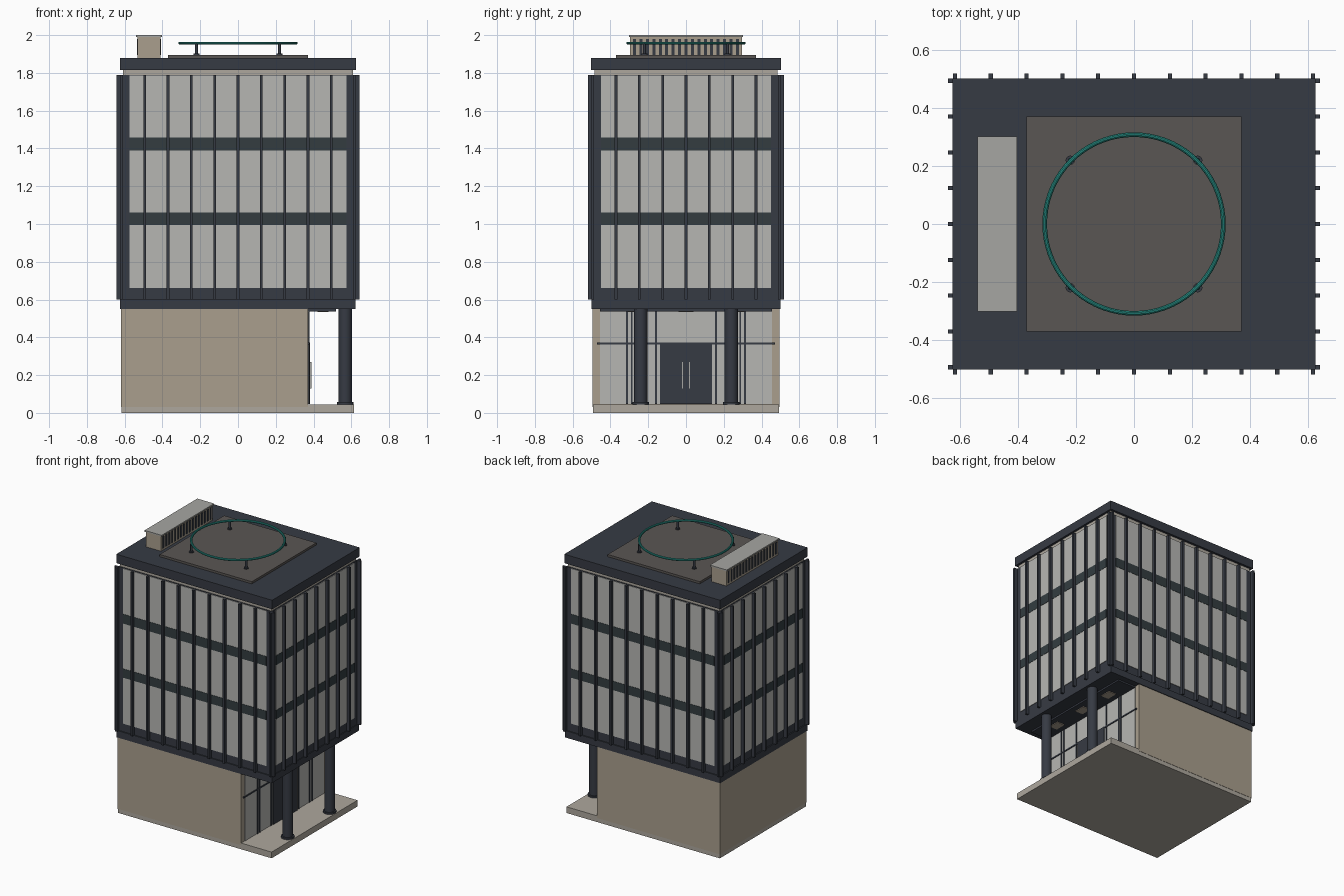
import bpy, bmesh, math
from mathutils import Matrix, Vector

if "Cube" in bpy.data.objects:
    bpy.data.objects.remove(bpy.data.objects["Cube"])


def material(name, rgb):
    m = bpy.data.materials.new(name)
    m.diffuse_color = (*rgb, 1)
    m.use_nodes = True
    m.node_tree.nodes["Principled BSDF"].inputs["Base Color"].default_value = m.diffuse_color
    return m


DARK = material("dark metal", (0.037, 0.043, 0.057))
SPANDREL = material("dark spandrel glass", (0.033, 0.046, 0.051))
GLASS = material("pale glass", (0.47, 0.47, 0.45))
TAN = material("tan stone", (0.40, 0.345, 0.27))
PAVE = material("pale paving", (0.42, 0.39, 0.34))
DECK = material("brown roof deck", (0.102, 0.093, 0.087))
GREY = material("grey metal", (0.38, 0.38, 0.36))
TEAL = material("teal ring", (0.021, 0.28, 0.24))


def boxes(name, mat, spans):
    """One object from boxes given as (x0, x1, y0, y1, z0, z1)."""
    bm = bmesh.new()
    for x0, x1, y0, y1, z0, z1 in spans:
        centre = Vector(((x0 + x1) / 2, (y0 + y1) / 2, (z0 + z1) / 2))
        size = Matrix.Diagonal((x1 - x0, y1 - y0, z1 - z0, 1))
        bmesh.ops.create_cube(bm, size=1, matrix=Matrix.Translation(centre) @ size)
    return finish(name, mat, bm)


def finish(name, mat, bm):
    mesh = bpy.data.meshes.new(name)
    bm.to_mesh(mesh)
    bm.free()
    mesh.materials.append(mat)
    ob = bpy.data.objects.new(name, mesh)
    bpy.context.collection.objects.link(ob)
    return ob


def smooth(ob):
    bpy.ops.object.select_all(action='DESELECT')
    ob.select_set(True)
    bpy.context.view_layer.objects.active = ob
    bpy.ops.object.shade_smooth_by_angle(angle=math.radians(35))


def cylinders(name, mat, spans, sides=24):
    """One object from upright cylinders given as (x, y, radius, z0, z1)."""
    bm = bmesh.new()
    for x, y, r, z0, z1 in spans:
        bmesh.ops.create_cone(bm, cap_ends=True, segments=sides, radius1=r, radius2=r,
                              depth=z1 - z0, matrix=Matrix.Translation((x, y, (z0 + z1) / 2)))
    smooth(finish(name, mat, bm))


def facade_bands(bands, half_x, half_y, plate):
    """Plates on all four tower faces for every height band."""
    out = []
    for z0, z1 in bands:
        for s in (-1, 1):
            ya, yb = sorted((s * (CY - 0.001), s * (CY + plate)))
            xa, xb = sorted((s * (CX - 0.001), s * (CX + plate)))
            out.append((-half_x, half_x, ya, yb, z0, z1))
            out.append((xa, xb, -half_y, half_y, z0, z1))
    return out


# Ground floor: slab, stone volume, entrance glazing
boxes("ground_slab", PAVE, [(-0.617, 0.615, -0.493, 0.493, 0, 0.045)])
boxes("stone_base", TAN, [(-0.62, 0.37, -0.495, 0.495, 0.03, 0.55)])
boxes("lobby_glass", GLASS, [(0.369, 0.374, -0.455, 0.455, 0.046, 0.54)])
boxes("lobby_mullions", DARK,
      [(0.37, 0.379, y - 0.005, y + 0.005, 0.046, 0.54)
       for y in (-0.312, -0.287, -0.158, 0.158, 0.287, 0.312)]
      + [(0.37, 0.379, -0.47, 0.47, 0.363, 0.373)])
boxes("entrance_door", DARK, [(0.37, 0.381, -0.137, 0.137, 0.046, 0.372)])
boxes("door_handles", GREY,
      [(0.38, 0.388, y - 0.003, y + 0.003, 0.13, 0.27) for y in (-0.018, 0.018)])

# Portico columns with base rings, soffit and its panels
cylinders("portico_columns", DARK, [(0.568, y, 0.035, 0.045, 0.55) for y in (-0.24, 0.24)])
cylinders("column_bases", DARK, [(0.568, y, 0.044, 0.045, 0.057) for y in (-0.24, 0.24)])
boxes("portico_soffit", DARK, [(0.37, 0.52, -0.455, 0.455, 0.538, 0.551)])
boxes("soffit_panels", TAN,
      [(0.42, 0.48, y - 0.04, y + 0.04, 0.533, 0.539) for y in (-0.27, 0, 0.27)])

# Tower body
CX, CY = 0.617, 0.492
boxes("tower_floor_slab", DARK, [(-0.625, 0.622, -0.5, 0.5, 0.55, 0.6)])
boxes("tower_core", DARK, [(-CX, CX, -CY, CY, 0.59, 1.79)])
boxes("window_bands", GLASS,
      facade_bands([(0.66, 0.995), (1.06, 1.388), (1.457, 1.787)], 0.575, 0.45, 0.004))
boxes("spandrel_bands", SPANDREL,
      facade_bands([(0.995, 1.06), (1.388, 1.457)], 0.575, 0.45, 0.006))

# Vertical fins around all four faces
fins = []
for s in (-1, 1):
    for i in range(11):
        x = (i - 5) * 0.1235
        ya, yb = sorted((s * (CY - 0.002), s * 0.519))
        fins.append((x - 0.007, x + 0.007, ya, yb, 0.6, 1.79))
    for i in range(9):
        y = (i - 4) * 0.1235
        xa, xb = sorted((s * (CX - 0.002), s * 0.642))
        fins.append((xa, xb, y - 0.007, y + 0.007, 0.6, 1.79))
boxes("facade_fins", DARK, fins)

# Roof: pale neck, parapet slab, raised deck
boxes("roof_neck", PAVE, [(-0.61, 0.61, -0.485, 0.485, 1.789, 1.816)])
boxes("roof_slab", DARK, [(-0.626, 0.626, -0.502, 0.502, 1.815, 1.88)])
boxes("raised_roof_deck", DECK, [(-0.37, 0.37, -0.37, 0.37, 1.879, 1.896)])

# Ring on four posts
posts = [(sx * 0.22, sy * 0.22) for sx in (-1, 1) for sy in (-1, 1)]
cylinders("ring_posts", DARK, [(x, y, 0.008, 1.89, 1.955) for x, y in posts], 12)
cylinders("ring_post_feet", DARK, [(x, y, 0.016, 1.89, 1.903) for x, y in posts], 12)
bpy.ops.mesh.primitive_torus_add(major_radius=0.308, minor_radius=0.008, major_segments=72,
                                 minor_segments=10, location=(0, 0, 1.957))
ring = bpy.context.object
ring.name = "roof_ring"
ring.data.materials.append(TEAL)
smooth(ring)

# Rooftop plant box with louvres on both long sides
boxes("plant_box", TAN, [(-0.532, -0.411, -0.296, 0.296, 1.879, 1.991)])
boxes("plant_box_lid", GREY, [(-0.539, -0.403, -0.302, 0.302, 1.99, 2.0)])
boxes("plant_box_louvres", DARK,
      [(x - 0.003, x + 0.003, y - 0.008, y + 0.008, 1.895, 1.98)
       for x in (-0.533, -0.410) for y in [(i - 8) * 0.034 for i in range(17)]])
